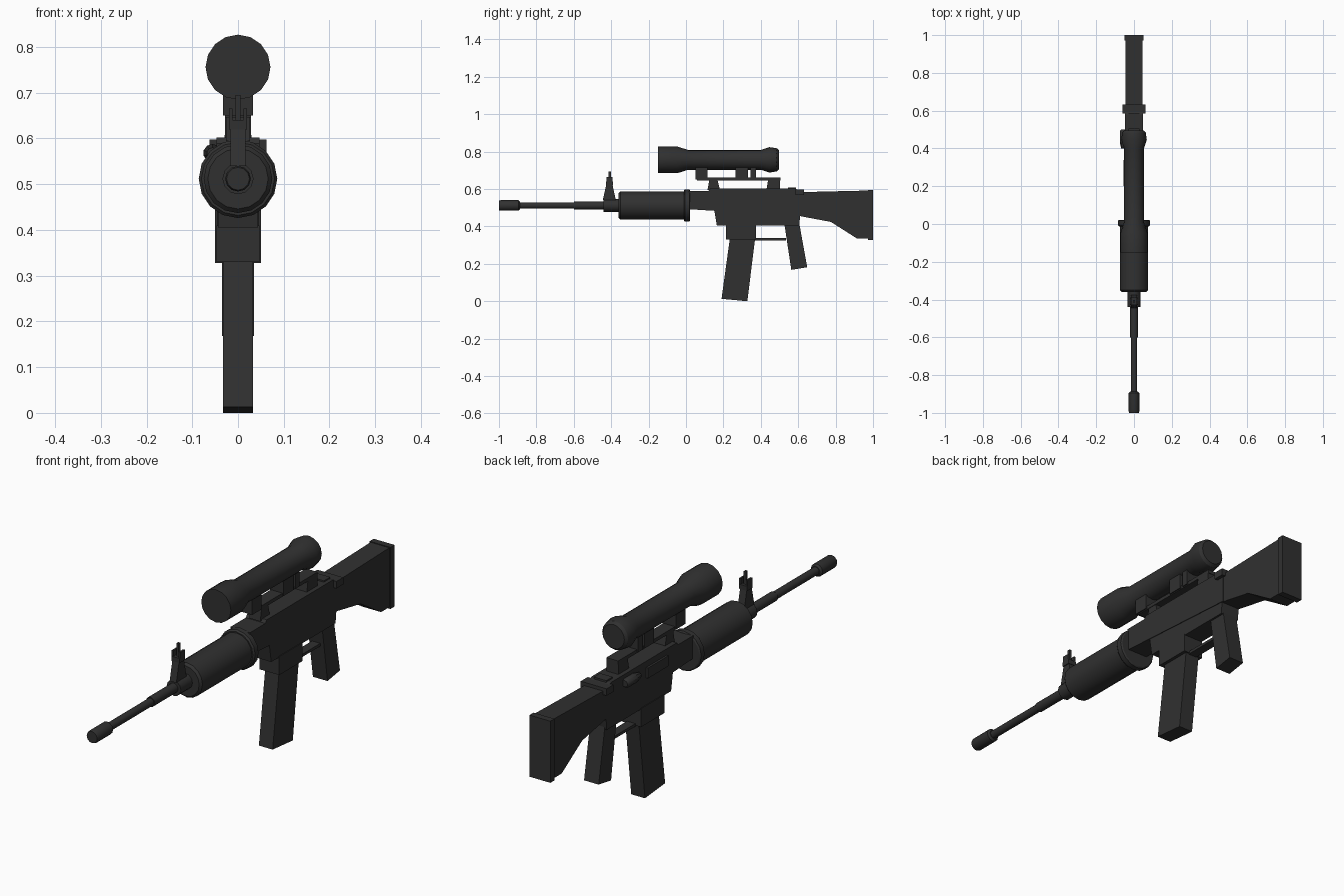
import bpy, bmesh, math
from mathutils import Vector

if "Cube" in bpy.data.objects:
    bpy.data.objects.remove(bpy.data.objects["Cube"])

black = bpy.data.materials.new("dark_gunmetal")
black.diffuse_color = (0.03, 0.03, 0.03, 1)
black.use_nodes = True
black.node_tree.nodes["Principled BSDF"].inputs["Base Color"].default_value = black.diffuse_color
AXIS_Z = 0.512      # bore line
SCOPE_Z = 0.756     # scope line


def finish(name, bm, smooth=False):
    bmesh.ops.recalc_face_normals(bm, faces=bm.faces)
    me = bpy.data.meshes.new(name)
    bm.to_mesh(me)
    bm.free()
    me.materials.append(black)
    ob = bpy.data.objects.new(name, me)
    bpy.context.collection.objects.link(ob)
    if smooth:
        bpy.ops.object.select_all(action='DESELECT')
        ob.select_set(True)
        bpy.context.view_layer.objects.active = ob
        bpy.ops.object.shade_smooth_by_angle(angle=math.radians(32))
    return ob


def lathe(name, profile, z, sides=16, x=0.0):
    """Turned part along y from (y, radius) pairs."""
    bm = bmesh.new()
    rings = []
    for y, r in profile:
        rings.append([bm.verts.new((x + r * math.sin(2 * math.pi * i / sides), y,
                                    z + r * math.cos(2 * math.pi * i / sides)))
                      for i in range(sides)])
    for a, b in zip(rings, rings[1:]):
        for i in range(sides):
            j = (i + 1) % sides
            bm.faces.new((a[i], a[j], b[j], b[i]))
    bm.faces.new(rings[0])
    bm.faces.new(rings[-1])
    return finish(name, bm, True)


def slab(name, outline, half, x=0.0):
    """Side outline of (y, z) points extruded across x."""
    bm = bmesh.new()
    face = bm.faces.new([bm.verts.new((x - half, y, z)) for y, z in outline])
    ext = bmesh.ops.extrude_face_region(bm, geom=[face])
    verts = [v for v in ext["geom"] if isinstance(v, bmesh.types.BMVert)]
    bmesh.ops.translate(bm, verts=verts, vec=Vector((2 * half, 0, 0)))
    return finish(name, bm)


def box(name, y0, y1, z0, z1, half, x=0.0):
    return slab(name, [(y0, z0), (y1, z0), (y1, z1), (y0, z1)], half, x)


# Barrel, muzzle and handguard
lathe("muzzle", [(-1, 0.025), (-0.992, 0.028), (-0.895, 0.028), (-0.888, 0.02)], AXIS_Z, 12)
lathe("barrel", [(-0.89, 0.017), (-0.6, 0.017), (-0.6, 0.021), (-0.34, 0.021)], AXIS_Z, 12)
lathe("sight_collar", [(-0.44, 0.034), (-0.35, 0.034)], AXIS_Z, 12)
lathe("handguard", [(-0.36, 0.066), (-0.35, 0.075), (0.0, 0.075)], AXIS_Z)
lathe("handguard_ring", [(-0.012, 0.08), (-0.005, 0.086), (0.018, 0.086), (0.022, 0.08)], AXIS_Z)

# Front sight
slab("front_sight_post", [(-0.445, 0.54), (-0.375, 0.54), (-0.395, 0.63), (-0.425, 0.63)], 0.016)
box("front_sight_block", -0.428, -0.39, 0.62, 0.64, 0.02)
box("front_sight_pin", -0.415, -0.402, 0.635, 0.695, 0.005)
for s, side in ((-1, "left"), (1, "right")):
    box("front_sight_ear_" + side, -0.425, -0.393, 0.635, 0.665, 0.004, s * 0.016)

# Receiver
slab("upper_receiver", [(0.015, 0.492), (0.62, 0.455), (0.62, 0.59), (0.58, 0.602),
                        (0.13, 0.602), (0.12, 0.59), (0.015, 0.59)], 0.047)
slab("lower_receiver", [(0.15, 0.495), (0.165, 0.405), (0.605, 0.405), (0.615, 0.5)], 0.044)
box("magazine_well", 0.215, 0.375, 0.33, 0.41, 0.047)
box("charging_handle", 0.585, 0.632, 0.568, 0.598, 0.062)
box("rear_hump", 0.545, 0.588, 0.595, 0.608, 0.03)
box("ejection_cover", 0.2, 0.34, 0.53, 0.575, 0.006, -0.05)
lathe("forward_assist", [(0.40, 0.012), (0.43, 0.02), (0.49, 0.02), (0.5, 0.014)], 0.568, 10, -0.056)

# Magazine, trigger and grip
slab("magazine", [(0.235, 0.34), (0.37, 0.34), (0.328, 0.0), (0.19, 0.013)], 0.033)
box("trigger_guard", 0.37, 0.535, 0.326, 0.338, 0.02)
slab("grip", [(0.525, 0.42), (0.605, 0.42), (0.648, 0.182), (0.563, 0.168)], 0.035)

# Stock
slab("stock", [(0.6, 0.457), (0.775, 0.424), (0.915, 0.335), (0.975, 0.335),
               (0.975, 0.592), (0.6, 0.583)], 0.045)
box("butt_plate", 0.972, 1.0, 0.328, 0.595, 0.05)

# Scope mount
box("mount_rail", 0.06, 0.505, 0.646, 0.661, 0.028)
slab("mount_leg_front", [(0.115, 0.595), (0.182, 0.595), (0.168, 0.65), (0.125, 0.65)], 0.026)
slab("mount_leg_rear", [(0.43, 0.595), (0.503, 0.595), (0.503, 0.655), (0.44, 0.655)], 0.028)
for i, (y0, y1) in enumerate(((0.05, 0.115), (0.265, 0.332), (0.345, 0.375))):
    box("scope_clamp_%d" % (i + 1), y0, y1, 0.65, 0.72, 0.033)

# Scope
lathe("scope", [(-0.15, 0.071), (-0.045, 0.071), (0.01, 0.053), (0.4, 0.053),
                (0.445, 0.068), (0.485, 0.062), (0.496, 0.052)], SCOPE_Z)
